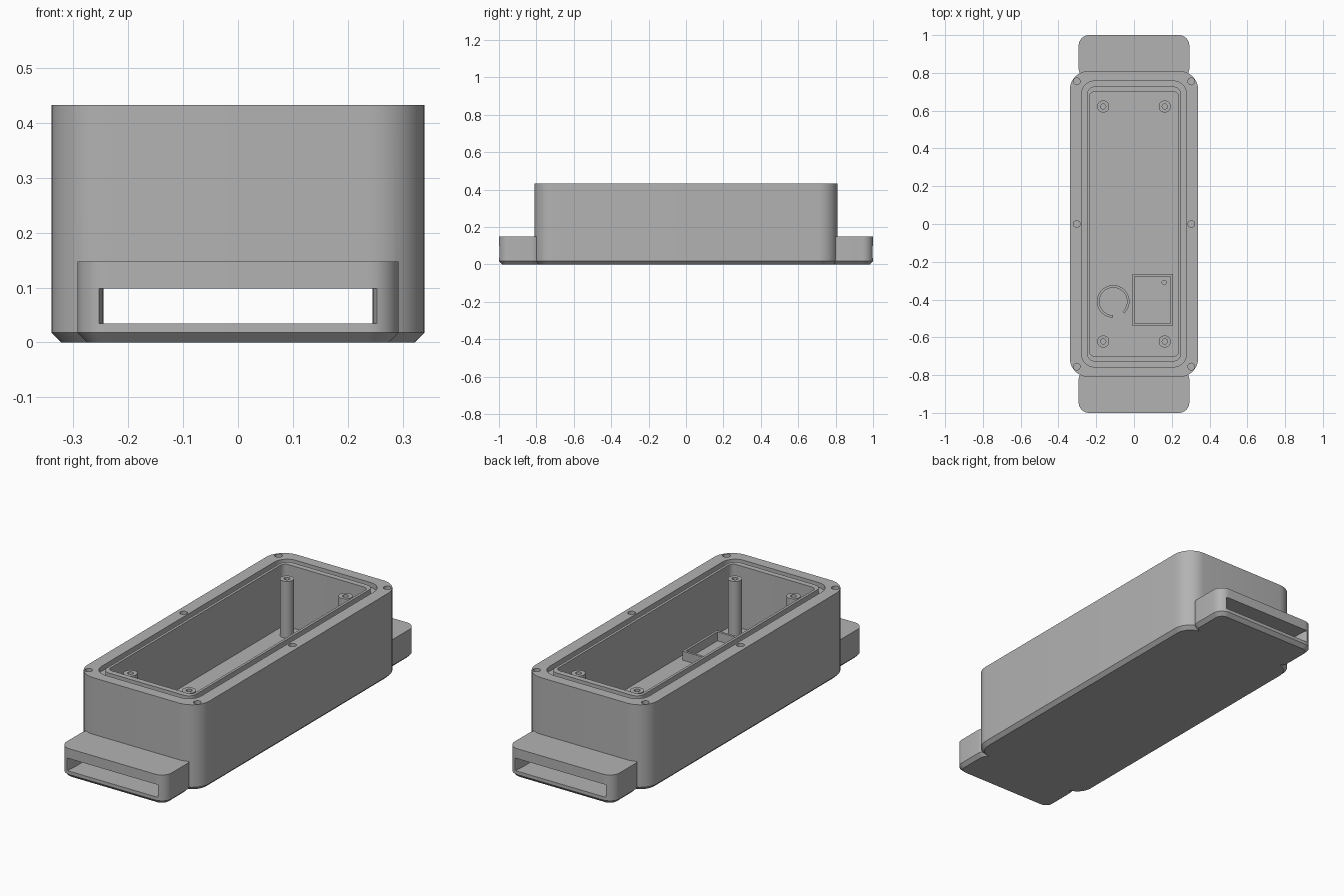
import bpy
import bmesh
from math import pi, sin, cos, radians

if "Cube" in bpy.data.objects:
    bpy.data.objects.remove(bpy.data.objects["Cube"], do_unlink=True)

grey = bpy.data.materials.new("mid grey plastic")
grey.use_nodes = True
COLOR = (0.45, 0.45, 0.45, 1)
grey.diffuse_color = COLOR
grey.node_tree.nodes["Principled BSDF"].inputs["Base Color"].default_value = COLOR

RIM, FLOOR, CHAMFER = 0.433, 0.12, 0.018


def rounded(hx, hy, r, cx=0, cy=0, steps=10):
    """Rounded rectangle outline, counter-clockwise."""
    pts = []
    for q, (sx, sy) in enumerate([(1, 1), (-1, 1), (-1, -1), (1, -1)]):
        for i in range(steps + 1):
            a = (q + i / steps) * pi / 2
            pts.append((cx + sx * (hx - r) + r * cos(a),
                        cy + sy * (hy - r) + r * sin(a)))
    return pts


def circle(r, cx, cy, n=32):
    return [(cx + r * cos(2 * pi * i / n), cy + r * sin(2 * pi * i / n)) for i in range(n)]


def loft(name, layers):
    """Closed solid through matching outlines at rising heights."""
    bm = bmesh.new()
    rings = [[bm.verts.new((x, y, z)) for x, y in pts] for z, pts in layers]
    n = len(rings[0])
    for lo, hi in zip(rings, rings[1:]):
        for i in range(n):
            j = (i + 1) % n
            bm.faces.new((lo[i], lo[j], hi[j], hi[i]))
    bm.faces.new(rings[0][::-1])
    bm.faces.new(rings[-1])
    bmesh.ops.recalc_face_normals(bm, faces=bm.faces)
    mesh = bpy.data.meshes.new(name)
    bm.to_mesh(mesh)
    bm.free()
    mesh.materials.append(grey)
    ob = bpy.data.objects.new(name, mesh)
    bpy.context.collection.objects.link(ob)
    return ob


def prism(name, pts, z0, z1):
    return loft(name, [(z0, pts), (z1, pts)])


def combine(target, other, operation="DIFFERENCE"):
    """Apply a boolean, then discard the helper."""
    mod = target.modifiers.new("cut", "BOOLEAN")
    mod.operation, mod.object, mod.solver = operation, other, "EXACT"
    bpy.context.view_layer.objects.active = target
    bpy.ops.object.modifier_apply(modifier=mod.name)
    bpy.data.objects.remove(other, do_unlink=True)


# Main case with chamfered base
case = loft("case_body", [
    (0, rounded(0.34 - CHAMFER, 0.81 - CHAMFER, 0.1 - CHAMFER)),
    (CHAMFER, rounded(0.34, 0.81, 0.1)),
    (RIM, rounded(0.34, 0.81, 0.1))])

# Strap tabs at both ends
for s in (-1, 1):
    cy, hy = s * 0.885, 0.115
    tab = loft("strap_tab", [
        (0, rounded(0.293 - CHAMFER, hy - CHAMFER, 0.055 - CHAMFER, cy=cy)),
        (CHAMFER, rounded(0.293, hy, 0.055, cy=cy)),
        (0.148, rounded(0.293, hy, 0.055, cy=cy))])
    combine(case, tab, "UNION")

# Inner cavity and gasket groove
combine(case, prism("cavity", rounded(0.235, 0.7, 0.025), FLOOR, 0.6))
groove = prism("groove", rounded(0.278, 0.757, 0.07), RIM - 0.025, 0.6)
combine(groove, prism("groove_core", rounded(0.248, 0.728, 0.04), 0.3, 0.7))
combine(case, groove)

# Strap slot running under the floor, flared at both mouths
flare = [(0.245 + 0.011 * (1 - cos(t * pi / 12)), 0.94 + 0.06 * sin(t * pi / 12)) for t in range(7)]
flare.append((flare[-1][0], 1.05))
half = [(x, -y) for x, y in reversed(flare)] + flare
slot = half + [(-x, -y) for x, y in half]
combine(case, prism("strap_slot", slot, 0.035, 0.098))

# Lid screw holes
for x in (-0.303, 0.303):
    for y in (-0.755, 0, 0.755):
        combine(case, prism("screw_hole", circle(0.018, x, y, 24), RIM - 0.12, 0.6))

# Small vent hole in the floor
combine(case, prism("vent_hole", circle(0.012, 0.16, -0.31, 20), 0.07, 0.2))
parts = [case]

# Standoff posts with bores
for name, x, y in (("front_right", -1, -1), ("front_left", 1, -1),
                   ("back_right", -1, 1), ("back_left", 1, 1)):
    px, py = x * 0.163, y * 0.622
    post = prism(name + "_post", circle(0.032, px, py), FLOOR - 0.005, 0.405)
    combine(post, prism("bore", circle(0.014, px, py, 24), 0.3, 0.6))
    parts.append(post)

# Rectangular holder on the floor
holder = prism("square_holder", rounded(0.108, 0.137, 0.003, 0.098, -0.402, 2), FLOOR - 0.005, 0.165)
combine(holder, prism("holder_core", rounded(0.096, 0.125, 0.002, 0.098, -0.402, 2), 0, 0.5))
parts.append(holder)

# Open ring holder on the floor
angles = [radians(-48 + 318 * i / 40) for i in range(41)]
arc = [(-0.11 + r * cos(a), -0.41 + r * sin(a))
       for r, seq in ((0.086, angles), (0.073, angles[::-1])) for a in seq]
parts.append(prism("ring_holder", arc, FLOOR - 0.005, 0.165))

# Smooth curves, keep edges crisp
for ob in parts:
    bpy.ops.object.select_all(action="DESELECT")
    ob.select_set(True)
    bpy.context.view_layer.objects.active = ob
    bpy.ops.object.shade_smooth_by_angle(angle=radians(30))
